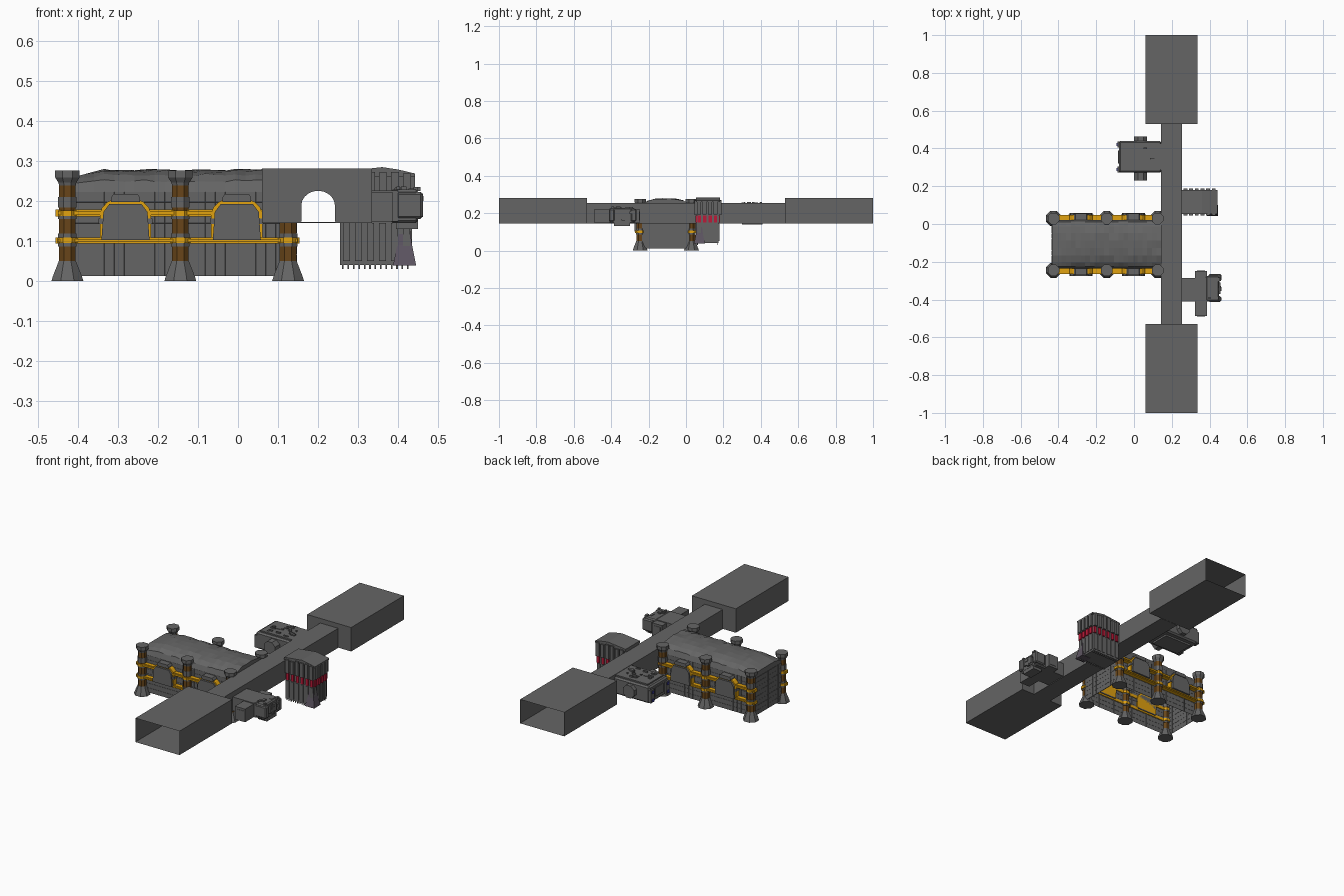
import bpy, bmesh, math, random
from mathutils import Vector

if "Cube" in bpy.data.objects:
    bpy.data.objects.remove(bpy.data.objects["Cube"])
random.seed(4)


def material(name, rgb):
    m = bpy.data.materials.new(name)
    m.diffuse_color = (*rgb, 1)
    m.use_nodes = True
    m.node_tree.nodes["Principled BSDF"].inputs["Base Color"].default_value = m.diffuse_color
    return m


GREY = material("dark_grey", (0.13, 0.13, 0.13))
GOLD = material("gold", (0.75, 0.36, 0.005))
BROWN = material("bronze", (0.14, 0.06, 0.01))
RED = material("red", (0.5, 0.01, 0.04))
VIOLET = material("violet_grey", (0.11, 0.09, 0.12))
BLUE = material("blue", (0.04, 0.04, 0.3))


def finish(name, bm, mat=None):
    me = bpy.data.meshes.new(name)
    bm.to_mesh(me)
    bm.free()
    ob = bpy.data.objects.new(name, me)
    bpy.context.collection.objects.link(ob)
    me.materials.append(mat or GREY)
    return ob


def prism(name, pts, axis, a, b, mat=None):
    """Extrude a 2D outline from a to b along axis ('x': pts are y,z; 'y': x,z; 'z': x,y)."""
    put = {'x': lambda p, t: (t, p[0], p[1]), 'y': lambda p, t: (p[0], t, p[1]),
           'z': lambda p, t: (p[0], p[1], t)}[axis]
    bm = bmesh.new()
    f = bm.faces.new([bm.verts.new(put(p, a)) for p in pts])
    r = bmesh.ops.extrude_face_region(bm, geom=[f])
    d = Vector(put((0, 0), b)) - Vector(put((0, 0), a))
    bmesh.ops.translate(bm, vec=d, verts=[v for v in r['geom'] if isinstance(v, bmesh.types.BMVert)])
    bmesh.ops.recalc_face_normals(bm, faces=bm.faces[:])
    return finish(name, bm, mat)


def box(name, x0, x1, y0, y1, z0, z1, mat=None, bevel=0):
    ob = prism(name, [(x0, y0), (x1, y0), (x1, y1), (x0, y1)], 'z', z0, z1, mat)
    if bevel:
        m = ob.modifiers.new("chamfer", 'BEVEL')
        m.width, m.segments = bevel, 1
    return ob


def turned(name, x, y, rings, mat=None, sides=8):
    """Stack of (radius, z) rings around a vertical axis."""
    bm = bmesh.new()
    loops = [[bm.verts.new((x + r * math.cos((i + .5) * math.tau / sides),
                            y + r * math.sin((i + .5) * math.tau / sides), z))
              for i in range(sides)] for r, z in rings]
    for lo, hi in zip(loops, loops[1:]):
        for i in range(sides):
            j = (i + 1) % sides
            bm.faces.new((lo[i], lo[j], hi[j], hi[i]))
    bm.faces.new(loops[0][::-1])
    bm.faces.new(loops[-1])
    return finish(name, bm, mat)


def arch(cx, half, z0, spring, top, n=10):
    return [(cx - half, z0)] + [(cx - half * math.cos(math.pi * i / n),
            spring + (top - spring) * math.sin(math.pi * i / n)) for i in range(n + 1)] + [(cx + half, z0)]


# Connecting corridor with an arched tunnel through it
CX = 0.2
shell = [(0.142, 0.145)] + arch(CX, 0.042, 0.148, 0.188, 0.225) + [(0.254, 0.145), (0.254, 0.254), (0.142, 0.254)]
prism("corridor", shell, 'y', -0.53, 0.53)
box("corridor_floor", 0.142, 0.254, -0.53, 0.53, 0.144, 0.147)

# End halls: open at the outer end, arched doorway in the inner wall
for s, tag in ((-1, "front"), (1, "back")):
    bm = bmesh.new()
    sec = [(0.06, 0.145), (0.335, 0.145), (0.335, 0.28), (0.06, 0.28)]
    near = [bm.verts.new((x, s * 0.53, z)) for x, z in sec]
    far = [bm.verts.new((x, s * 1.0, z)) for x, z in sec]
    for i in range(4):
        j = (i + 1) % 4
        q = (near[i], near[j], far[j], far[i])
        bm.faces.new(q if s > 0 else q[::-1])
    door = [(0.06, 0.145)] + arch(CX, 0.049, 0.145, 0.188, 0.235) + sec[1:]
    bm.faces.new([bm.verts.new((x, s * 0.53, z)) for x, z in door])
    bmesh.ops.remove_doubles(bm, verts=bm.verts[:], dist=1e-5)
    bmesh.ops.recalc_face_normals(bm, faces=bm.faces[:])
    finish(tag + "_hall", bm)

# Main building: tiled walls, open underneath, with a gently uneven vaulted roof
YC = -0.108
prof = [(-.128, .012 + i * .0263) for i in range(9)] + [(-.118, .25), (-.095, .265), (-.06, .274), (-.02, .277)]
prof = prof + [(-y, z) for y, z in reversed(prof)]
bm = bmesh.new()
N = 23
rows, tiles = [], []
for k in range(N + 1):
    x = -0.435 + k * 0.58 / N
    dip = 0.02 * max(0, 1 - k / 4)
    rows.append([bm.verts.new((x, YC + y, z - (dip * (z - .22) / .055 if z > .225 else 0)
                 + (random.uniform(-.003, .003) if z > .24 else 0))) for y, z in prof])
for a, b in zip(rows, rows[1:]):
    for i in range(len(prof) - 1):
        f = bm.faces.new((a[i], a[i + 1], b[i + 1], b[i]))
        if max(v.co.z for v in f.verts) < .225:
            tiles.append(f)
bm.faces.new(rows[0])
bm.faces.new(rows[-1])
bmesh.ops.recalc_face_normals(bm, faces=bm.faces[:])
bmesh.ops.inset_individual(bm, faces=tiles, thickness=0.0006, depth=0.0004)
finish("building_body", bm)
for i in range(8):
    for j in range(8):
        y, z = YC - .12 + i * .03, .014 + j * .0263
        box("end_tile", -0.437, -0.434, y, y + .029, z, z + .0255)
        box("end_tile", 0.144, 0.147, y, y + .029, z, z + .0255)

# Columns, rails and hatches on both long sides
for s in (-1, 1):
    yw = YC + s * 0.137
    for cx in (-0.426, -0.144, 0.125):
        turned("column_shaft", cx, yw, [(.0225, .04), (.0225, .25)], BROWN)
        turned("column_base", cx, yw, [(.043, 0), (.039, .012), (.023, .05)])
        turned("column_cap", cx, yw, [(.022, .236), (.024, .245), (.033, .258), (.033, .275)])
        for z0, z1 in ((.086, .118), (.155, .164), (.183, .21)):
            turned("column_collar", cx, yw, [(.025, z0), (.025, z1)])
        # Gold clasps wrapping the columns where the rails pass
        turned("column_gold_ring", cx, yw, [(.029, .095), (.029, .108)], GOLD)
        if cx < 0:
            turned("column_gold_ring", cx, yw, [(.027, .162), (.027, .176)], GOLD)

    def out(a, b):
        return sorted((YC + s * a, YC + s * b))
    for z0, z1 in ((.093, .108), (.161, .178)):
        box("gold_rail", -0.456, 0.154, *out(.124, .15), z0, z1, GOLD)
        box("gold_rail_lip", -0.45, 0.148, *out(.124, .156), z0 + .004, z1 - .004, GOLD)
    for cx in (-0.281, -0.003):
        prism("hatch_gold_arch", arch(cx, .064, .108, .165, .21, 8), 'y', *out(.12, .156), GOLD)
        for t in (-1, 1):
            x0, x1 = sorted((cx + t * .045, cx + t * .067))
            box("hatch_arch_block", x0, x1, *out(.12, .158), .142, .156)
        prism("hatch_panel", [(cx - .06, .102), (cx + .06, .102), (cx + .055, .172), (cx + .04, .192),
                              (cx - .04, .192), (cx - .055, .172)], 'y', *out(.12, .167))
        prism("hatch_keystone", [(cx - .036, .197), (cx + .036, .197), (cx + .036, .208), (cx + .03, .217),
                                 (cx - .03, .217), (cx - .036, .208)], 'y', *out(.12, .163))

# Back-left pod: low machinery block with side ports and blue lamps
box("left_pod_body", -0.08, 0.145, .272, .44, .15, .245, None, .008)
box("left_pod_deck", -0.06, 0.142, .285, .427, .243, .252)
box("left_pod_keel", -0.05, 0.12, .30, .41, .14, .152)
port = [(.035 + .038 * math.cos((i + .5) * math.tau / 8), .198 + .038 * math.sin((i + .5) * math.tau / 8))
        for i in range(8)]
prism("left_pod_ports", port, 'y', .23, .463)
for y in (.272, .405):
    box("left_pod_bumper", -0.088, -0.06, y, y + .033, .155, .225)
    for z in (.16, .205):
        box("left_pod_lamp", -0.092, -0.08, y + .008, y + .024, z, z + .014, BLUE)
box("left_pod_window", -0.084, -0.07, .32, .39, .175, .225)
for i in range(18):
    x, y = random.uniform(-.05, .11), random.uniform(.29, .41)
    box("left_pod_fitting", x, x + random.uniform(.008, .03), y, y + random.uniform(.006, .015), .25,
        random.uniform(.254, .261))

# Right tower: ribbed block with a red band, skirt teeth and a flared leg
box("tower_base", .255, .43, .057, .175, .04, .15)
box("tower_upper", .25, .43, .06, .176, .148, .262)
prism("tower_roof", [(.25, .26), (.442, .26), (.442, .268), (.40, .278), (.36, .284), (.25, .272)],
      'y', .054, .181)
for i in range(6):
    x = .262 + i * .03
    for y0, y1 in ((.046, .066), (.168, .189)):
        box("tower_side_rib", x, x + .02, y0, y1, .19, random.uniform(.262, .272))
        box("tower_side_red_panel", x + .002, x + .018, y0 + .006, y1 - .006, .15, .187, RED)
    box("tower_lower_side_rib", x, x + .018, .053, .179, .05, .145)
for i in range(4):
    y = .06 + i * .029
    box("tower_face_rib", .425, .442, y, y + .021, .192, .266 - .006 * (i % 2))
    box("tower_face_red_panel", .425, .438, y + .002, y + .02, .15, .187, RED)
    box("tower_lower_rib", .425, .434, y + .002, y + .02, .05, .145)
for i in range(13):
    x = .26 + i * .0135
    for y in (.06, .168):
        box("tower_tooth", x, x + .004, y, y + .004, .03, .042)
turned("tower_leg", .416, .072, [(.041, .038), (.026, .09), (.019, .13)], VIOLET, 4)

# Front-right pod: neck, cross box and rough machinery head
box("right_pod_neck", .25, .40, -.41, -.285, .148, .226)
box("right_pod_cross_box", .322, .386, -.488, -.248, .148, .222)
for y in (-.49, -.25):
    box("right_pod_cross_frame", .333, .376, y, y + .004, .16, .21)
box("right_pod_head", .38, .45, -.408, -.275, .145, .228, None, .006)
box("right_pod_jaw", .395, .45, -.385, -.30, .130, .15)
for y in (-.412, -.295):
    box("right_pod_cheek", .395, .462, y, y + .03, .155, .222, None, .006)
box("right_pod_visor", .44, .458, -.37, -.31, .17, .21)
for i in range(18):
    x, y, z = random.uniform(.39, .445), random.uniform(-.40, -.29), random.uniform(.15, .215)
    w, d = random.uniform(.008, .018), random.uniform(.01, .025)
    if i % 2:
        box("right_pod_fitting", x, x + w, y, y + d, .224, random.uniform(.229, .236))
    else:
        box("right_pod_fitting", .445, .445 + w, y, y + d, z, z + .012)
